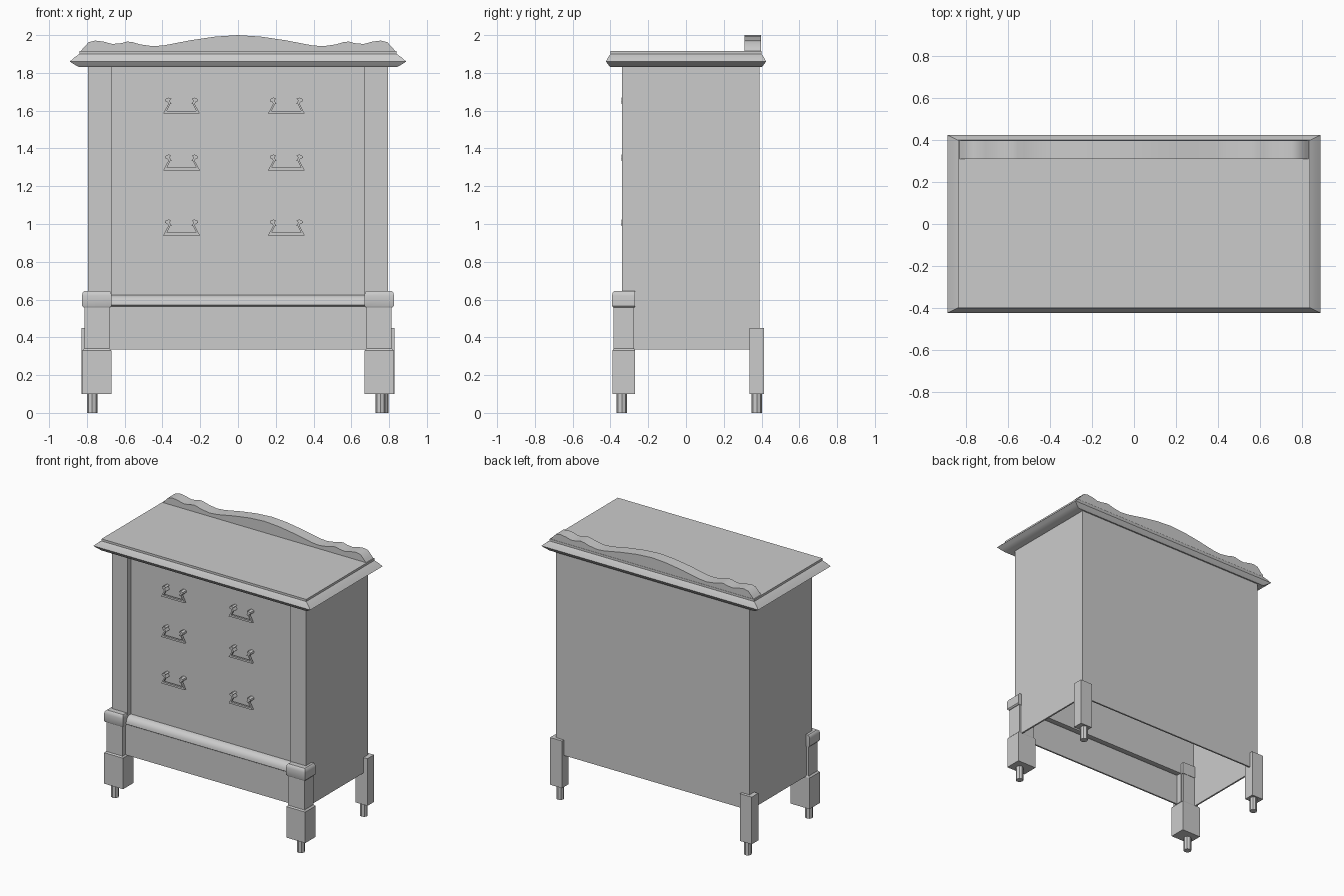
import bpy, bmesh, math
from mathutils import Vector, Matrix

if "Cube" in bpy.data.objects:
    bpy.data.objects.remove(bpy.data.objects["Cube"])


def finish(name, bm, smooth=False):
    bmesh.ops.recalc_face_normals(bm, faces=bm.faces)
    me = bpy.data.meshes.new(name)
    bm.to_mesh(me)
    bm.free()
    ob = bpy.data.objects.new(name, me)
    bpy.context.collection.objects.link(ob)
    if smooth:
        bpy.ops.object.select_all(action='DESELECT')
        ob.select_set(True)
        bpy.context.view_layer.objects.active = ob
        bpy.ops.object.shade_smooth_by_angle(angle=math.radians(35))
    return ob


def rings(name, levels, smooth=False):
    """Stack of rectangles (x0, x1, y0, y1, z) joined into a closed solid."""
    bm = bmesh.new()
    loops = [[bm.verts.new((x, y, z)) for x, y in
              ((x0, y0), (x1, y0), (x1, y1), (x0, y1))]
             for x0, x1, y0, y1, z in levels]
    for a, b in zip(loops, loops[1:]):
        for i in range(4):
            j = (i + 1) % 4
            bm.faces.new((a[i], a[j], b[j], b[i]))
    bm.faces.new(loops[0])
    bm.faces.new(loops[-1])
    return finish(name, bm, smooth)


def box(name, x0, x1, y0, y1, z0, z1):
    return rings(name, [(x0, x1, y0, y1, z0), (x0, x1, y0, y1, z1)])


def extrude(name, pts, offset, smooth=False):
    """Extrude a closed 3D outline along an offset vector."""
    bm = bmesh.new()
    f = bm.faces.new([bm.verts.new(p) for p in pts])
    r = bmesh.ops.extrude_face_region(bm, geom=[f], use_keep_orig=True)
    bmesh.ops.translate(bm, vec=offset,
                        verts=[v for v in r['geom'] if isinstance(v, bmesh.types.BMVert)])
    return finish(name, bm, smooth)


# Hollow carcass, open underneath
T = 0.012
box("back_panel", -0.795, 0.795, 0.39 - T, 0.39, 0.335, 1.835)
box("drawer_front_panel", -0.67, 0.67, -0.30, -0.30 + T, 0.56, 1.835)
box("front_apron", -0.68, 0.68, -0.345, -0.345 + T, 0.335, 0.57)
for s, side in ((-1, "left"), (1, "right")):
    xs = sorted((s * 0.795, s * (0.795 - T)))
    box(side + "_side_panel", *xs, -0.34, 0.39 - T, 0.335, 1.835)
    xs = sorted((s * (0.795 - T), s * 0.67))
    box(side + "_front_stile", *xs, -0.34, -0.29, 0.335, 1.835)

# Moulding above the apron
prof = [(-0.295, 0.625), (-0.325, 0.622), (-0.342, 0.61), (-0.353, 0.59),
        (-0.355, 0.57), (-0.345, 0.563), (-0.295, 0.563)]
extrude("apron_moulding", [(-0.68, y, z) for y, z in prof], (1.36, 0, 0), True)

# Top slab with a nosed edge
levels = [(1.83, 0), (1.845, 0.55), (1.86, 1), (1.878, 0.62), (1.895, 0.15),
          (1.90, 0), (1.916, 0)]
rings("top_slab", [(-0.84 - 0.05 * t, 0.84 + 0.05 * t, -0.40 - 0.024 * t,
                    0.40 + 0.024 * t, z) for z, t in levels], True)

# Wavy backsplash
half = [(-0.835, 1.914), (-0.82, 1.93), (-0.79, 1.963), (-0.755, 1.971), (-0.71, 1.965),
        (-0.665, 1.953), (-0.62, 1.957), (-0.585, 1.966), (-0.555, 1.962), (-0.52, 1.951),
        (-0.45, 1.941), (-0.39, 1.946), (-0.25, 1.973), (-0.12, 1.992)]
outline = half + [(0, 2.0)] + [(-x, z) for x, z in reversed(half)]
extrude("backsplash", [(x, 0.31, z) for x, z in outline], (0, 0.088, 0), True)


def peg(name, x, y):
    bm = bmesh.new()
    bmesh.ops.create_cone(bm, cap_ends=True, segments=8, radius1=0.027, radius2=0.027,
                          depth=0.11, matrix=Matrix.Translation((x, y, 0.055)))
    finish(name, bm)


# Legs
for s, side in ((-1, "left"), (1, "right")):
    def block(inner, outer, y0, y1, z):
        a, b = sorted((s * inner, s * outer))
        return (a, b, y0, y1, z)
    rings(side + "_front_leg_foot", [
        block(0.67, 0.825, -0.39, -0.27, 0.10), block(0.67, 0.825, -0.39, -0.27, 0.33),
        block(0.68, 0.815, -0.383, -0.275, 0.34)])
    rings(side + "_front_leg_neck", [
        block(0.68, 0.813, -0.383, -0.275, 0.335), block(0.68, 0.813, -0.383, -0.275, 0.565)])
    rings(side + "_front_leg_cap", [
        block(0.675, 0.818, -0.386, -0.272, 0.558), block(0.67, 0.826, -0.392, -0.27, 0.567),
        block(0.67, 0.826, -0.392, -0.27, 0.62), block(0.672, 0.822, -0.388, -0.27, 0.637),
        block(0.678, 0.812, -0.378, -0.27, 0.646)], True)
    rings(side + "_back_leg", [
        block(0.73, 0.828, 0.335, 0.412, 0.10), block(0.73, 0.828, 0.335, 0.412, 0.45)])
    peg(side + "_front_peg", -0.772 if s < 0 else 0.755, -0.34)
    peg(side + "_back_peg", s * 0.77, 0.375)


# Drawer pulls: flat trapezoid bail hung from two hooked posts
def pull(name, cx, z):
    bail = [(-0.097, 0), (0.097, 0), (0.066, 0.058), (0.058, 0.054),
            (0.078, 0.014), (-0.078, 0.014), (-0.058, 0.054), (-0.066, 0.058)]
    extrude(name + "_bail", [(cx + x, -0.337, z + h) for x, h in bail], (0, 0.015, 0))
    for s in (-1, 1):
        hook = [(0.052, 0.05), (0.070, 0.05), (0.074, 0.06), (0.088, 0.066),
                (0.084, 0.077), (0.068, 0.084), (0.054, 0.078), (0.064, 0.068)]
        extrude(name + "_post", [(cx + s * x, -0.342, z + h) for x, h in hook],
                (0, 0.045, 0))


for row, z in enumerate((1.585, 1.284, 0.94)):
    for cx, side in ((-0.299, "left"), (0.256, "right")):
        pull(f"{side}_pull_{row + 1}", cx, z)
